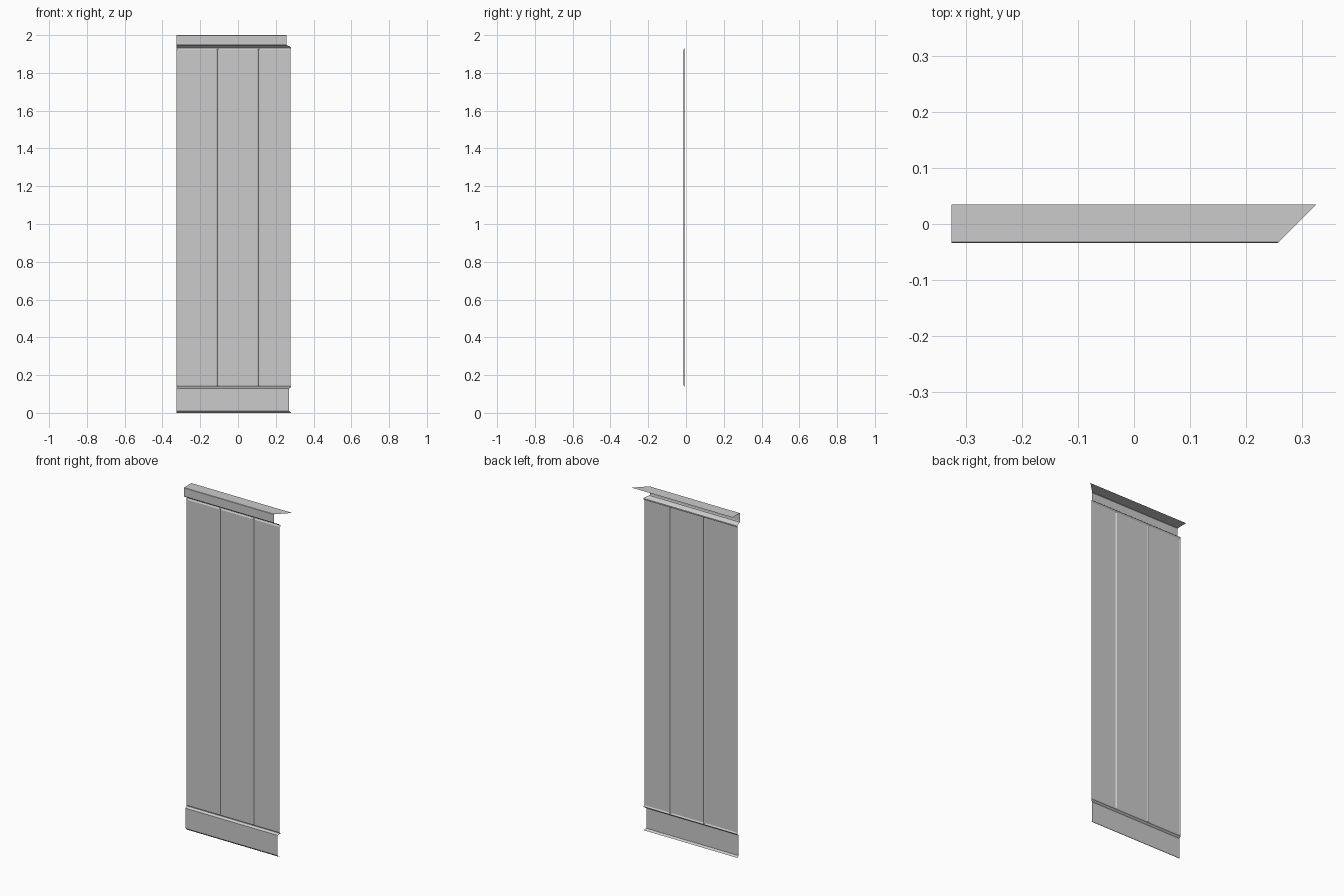
import bpy, bmesh
from mathutils import Vector

if "Cube" in bpy.data.objects:
    bpy.data.objects.remove(bpy.data.objects["Cube"])

LEFT, RIGHT = -0.325, 0.326
SEAT = -0.009            # depth where the parts meet
FACE = -0.013            # front face of the boards


def finish(name, bm):
    """Cut the right end to the 45 degree mitre and make the object."""
    bmesh.ops.remove_doubles(bm, verts=bm.verts, dist=1e-5)
    bmesh.ops.bisect_plane(bm, geom=bm.verts[:] + bm.edges[:] + bm.faces[:],
                           dist=1e-6, plane_co=Vector((0.29, 0, 0)),
                           plane_no=Vector((1, -1, 0)), clear_outer=True)
    mesh = bpy.data.meshes.new(name)
    bm.to_mesh(mesh)
    bm.free()
    obj = bpy.data.objects.new(name, mesh)
    bpy.context.collection.objects.link(obj)


def moulding(name, profile):
    """Sweep an open (y, z) profile along x as a thin sheet."""
    bm = bmesh.new()
    rows = [[bm.verts.new((x, y, z)) for x in (LEFT, RIGHT)] for y, z in profile]
    for a, b in zip(rows, rows[1:]):
        bm.faces.new((a[0], a[1], b[1], b[0]))
    finish(name, bm)


# Skirting with bevelled top and bottom edges
moulding("skirting", [(-0.010, 0), (-0.020, 0.010), (-0.020, 0.128),
                      (SEAT, 0.137), (SEAT, 0.140)])

# Cornice: sloped underside, upright front and flat top shelf
moulding("cornice", [(SEAT, 1.929), (SEAT, 1.933), (-0.016, 1.940),
                     (-0.032, 1.947), (-0.034, 1.953), (-0.034, 1.998),
                     (-0.032, 2.0), (0.035, 2.0)])

# Three boards with chamfered edges, meeting in V grooves
bm = bmesh.new()
width = (RIGHT - LEFT) / 3
for i in range(3):
    x0 = LEFT + i * width
    x1 = x0 + width

    def ring(inset, y):
        return [bm.verts.new((x, y, z)) for x, z in (
            (x0 + inset, 0.140 + inset), (x1 - inset, 0.140 + inset),
            (x1 - inset, 1.929 - inset), (x0 + inset, 1.929 - inset))]

    outer, inner = ring(0, SEAT), ring(0.006, FACE)
    bm.faces.new(inner)
    for k in range(4):
        n = (k + 1) % 4
        bm.faces.new((outer[k], outer[n], inner[n], inner[k]))
finish("wall_boards", bm)
